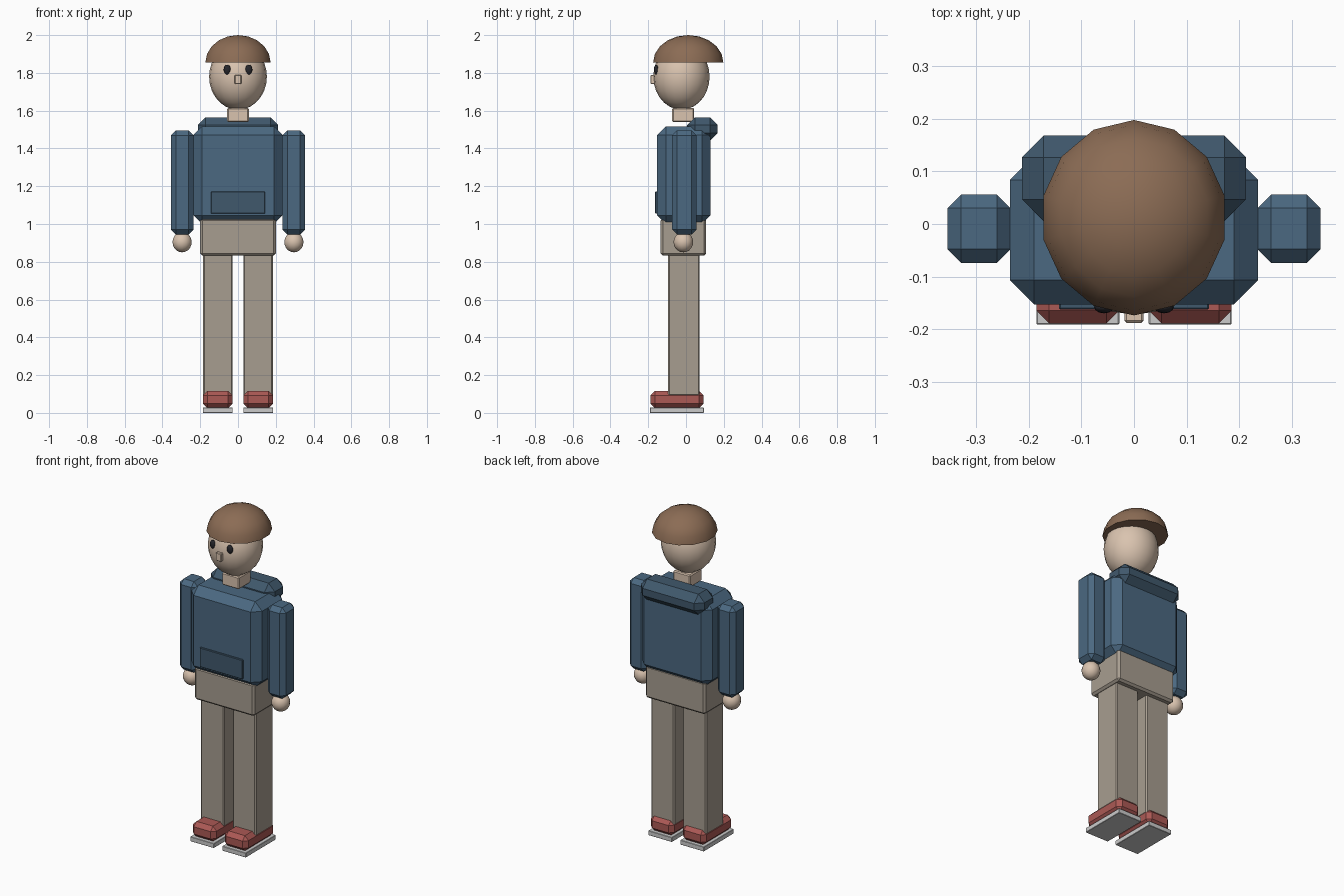
import bpy, bmesh
from mathutils import Matrix, Vector

if "Cube" in bpy.data.objects:
    bpy.data.objects.remove(bpy.data.objects["Cube"])


def material(name, r, g, b):
    m = bpy.data.materials.new(name)
    m.diffuse_color = (r, g, b, 1)
    m.use_nodes = True
    m.node_tree.nodes["Principled BSDF"].inputs["Base Color"].default_value = m.diffuse_color
    return m


skin = material("skin", 0.70, 0.55, 0.43)
hair_brown = material("hair_brown", 0.26, 0.15, 0.09)
blue = material("blue", 0.07, 0.14, 0.22)
dark_blue = material("dark_blue", 0.051, 0.098, 0.15)
tan = material("tan", 0.39, 0.34, 0.28)
red = material("red", 0.41, 0.10, 0.09)
black = material("black", 0.02, 0.02, 0.025)


def finish(name, bm, mat, smooth=False):
    bmesh.ops.recalc_face_normals(bm, faces=bm.faces)
    me = bpy.data.meshes.new(name)
    bm.to_mesh(me)
    bm.free()
    ob = bpy.data.objects.new(name, me)
    bpy.context.collection.objects.link(ob)
    if mat:
        me.materials.append(mat)
    if smooth:
        bpy.ops.object.select_all(action='DESELECT')
        ob.select_set(True)
        bpy.context.view_layer.objects.active = ob
        bpy.ops.object.shade_smooth_by_angle(angle=0.9)
    return ob


def block(name, x, y, z, chamfer, mat):
    """Chamfered box from (min, max) ranges."""
    bm = bmesh.new()
    size = Vector((x[1] - x[0], y[1] - y[0], z[1] - z[0]))
    mid = Vector((sum(x), sum(y), sum(z))) / 2
    bmesh.ops.create_cube(bm, size=1, matrix=Matrix.Translation(mid) @ Matrix.Diagonal(size.to_4d()))
    if chamfer:
        bmesh.ops.bevel(bm, geom=bm.edges[:], offset=chamfer, segments=1,
                        profile=0.5, affect='EDGES')
    return finish(name, bm, mat)


def ball(name, centre, radii, mat, segments=16, rings=12, half=False):
    """Ellipsoid, or its capped upper half."""
    bm = bmesh.new()
    bmesh.ops.create_uvsphere(bm, u_segments=segments, v_segments=rings, radius=1)
    if half:
        low = [v for v in bm.verts if v.co.z < -0.01]
        bmesh.ops.delete(bm, geom=low, context='VERTS')
        bmesh.ops.holes_fill(bm, edges=[e for e in bm.edges if e.is_boundary], sides=0)
    bmesh.ops.transform(bm, verts=bm.verts, matrix=Matrix.Translation(centre)
                        @ Matrix.Diagonal((*radii, 1)))
    return finish(name, bm, mat, smooth=True)


# Head
ball("head", (0, -0.024, 1.78), (0.153, 0.149, 0.175), skin, 20, 14)
ball("hair", (0, 0.012, 1.855), (0.177, 0.186, 0.145), hair_brown, 14, 10, half=True)
block("nose", (-0.018, 0.018), (-0.188, -0.15), (1.74, 1.79), 0.004, skin)
block("neck", (-0.057, 0.057), (-0.073, 0.043), (1.54, 1.615), 0.006, skin)

# Hooded top
block("torso", (-0.236, 0.236), (-0.153, 0.13), (1.0, 1.517), 0.046, blue)
block("hood", (-0.213, 0.213), (0.006, 0.168), (1.44, 1.565), 0.041, dark_blue)
block("front_pocket", (-0.143, 0.143), (-0.163, -0.14), (1.055, 1.172), 0.003, dark_blue)

# Trousers
block("hips", (-0.2, 0.2), (-0.135, 0.107), (0.832, 1.03), 0.012, tan)

# Paired parts
for side, s in (("left", 1), ("right", -1)):
    def span(a, b):
        return tuple(sorted((s * a, s * b)))
    ball(side + "_eye", (s * 0.057, -0.158, 1.817), (0.019, 0.012, 0.026), black, 12, 8)
    block(side + "_arm", span(0.235, 0.355), (-0.074, 0.056), (0.945, 1.495), 0.026, blue)
    ball(side + "_hand", (s * 0.296, -0.014, 0.904), (0.052, 0.052, 0.054), skin, 14, 10)
    block(side + "_leg", span(0.028, 0.185), (-0.095, 0.072), (0.09, 0.845), 0.007, tan)
    block(side + "_shoe", span(0.028, 0.186), (-0.189, 0.093), (0.025, 0.117), 0.024, red)
    block(side + "_sole", span(0.028, 0.186), (-0.191, 0.095), (0.0, 0.028), 0.002, None)
